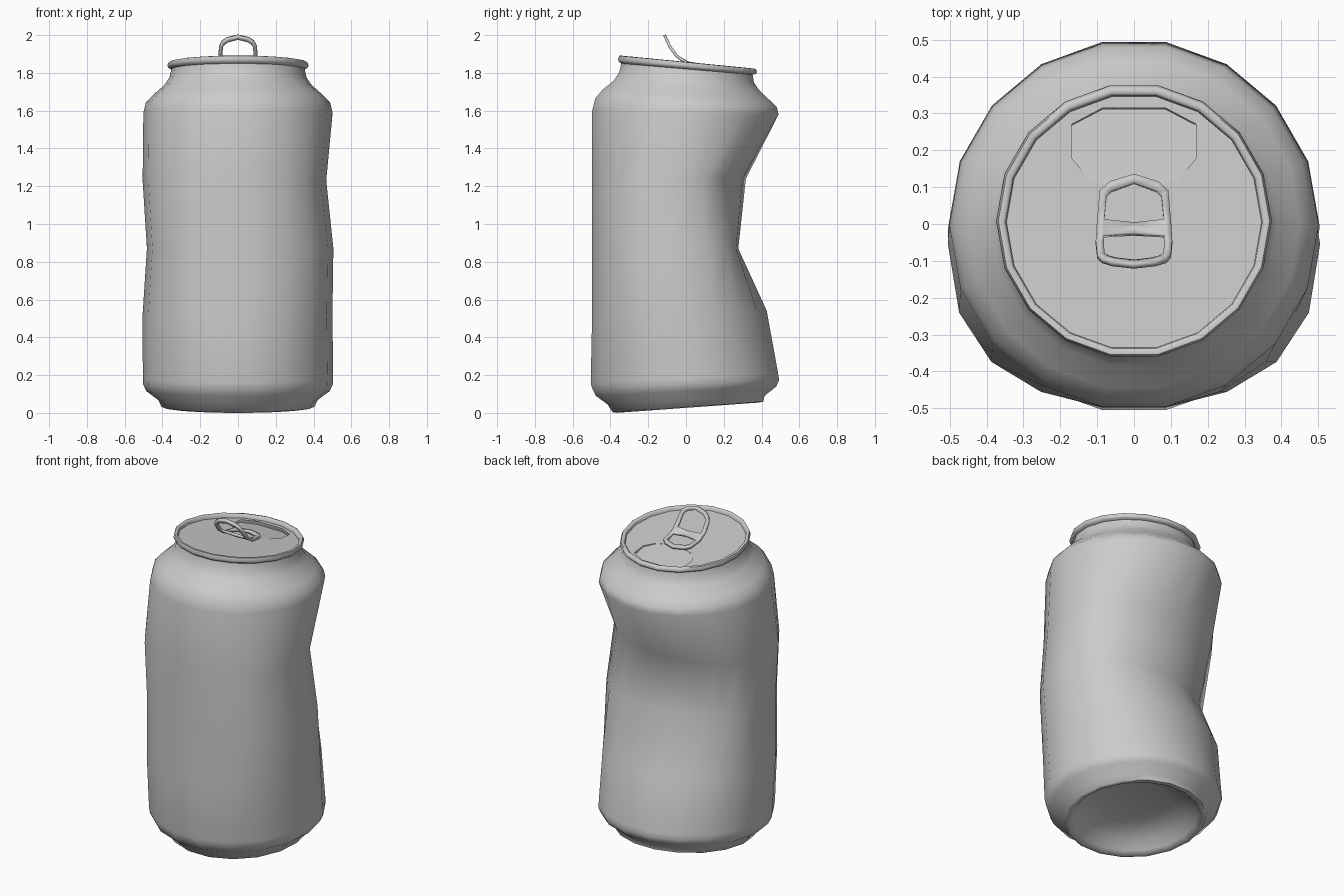
import bpy, bmesh, math
from mathutils import Vector

if "Cube" in bpy.data.objects:
    bpy.data.objects.remove(bpy.data.objects["Cube"])

SIDES = 18


def finish(bm, name, angle):
    bmesh.ops.recalc_face_normals(bm, faces=bm.faces)
    mesh = bpy.data.meshes.new(name)
    bm.to_mesh(mesh)
    bm.free()
    ob = bpy.data.objects.new(name, mesh)
    bpy.context.collection.objects.link(ob)
    bpy.ops.object.select_all(action='DESELECT')
    ob.select_set(True)
    bpy.context.view_layer.objects.active = ob
    bpy.ops.object.shade_smooth_by_angle(angle=math.radians(angle))
    return ob


def mirrored(half):
    """Closed outline from a right-hand half that starts and ends on x = 0."""
    return half + [(-x, y) for x, y in half[-2:0:-1]]


def fill(loops, place):
    """Flat fill between outlines (holes allowed), then each point is placed in 3D."""
    bm = bmesh.new()
    for loop in loops:
        vs = [bm.verts.new((x, y, 0)) for x, y in loop]
        for i, v in enumerate(vs):
            bm.edges.new((v, vs[i - 1]))
    bmesh.ops.triangle_fill(bm, edges=bm.edges[:], use_beauty=True, normal=(0, 0, 1))
    for v in bm.verts:
        v.co = place(v.co.x, v.co.y)
    return bm


# Can shell: radius, front height, back height, y offset
rows = [
    (0.20, 0.12, 0.15, .01), (0.32, 0.07, 0.115, .01), (0.36, 0.02, 0.075, .01),
    (0.382, 0, 0.055, .01), (0.405, 0.004, 0.06, .01), (0.422, 0.045, 0.09, 0),
    (0.485, 0.09, 0.14, 0), (0.503, 0.13, 0.175, -.002), (0.504, 0.16, 0.205, -.008),
    (0.505, 0.50, 0.54, 0), (0.505, 0.87, 0.87, 0), (0.505, 1.22, 1.24, 0),
    (0.501, 1.60, 1.58, -.003), (0.488, 1.665, 1.62, 0), (0.45, 1.71, 1.655, 0),
    (0.388, 1.76, 1.715, 0), (0.362, 1.805, 1.75, .003), (0.353, 1.85, 1.79, .005),
    (0.368, 1.858, 1.794, .008), (0.374, 1.872, 1.803, .008), (0.368, 1.891, 1.82, .008),
    (0.355, 1.892, 1.823, .006), (0.348, 1.885, 1.815, .005), (0.346, 1.865, 1.796, .005),
]
# Dented rows: squash of the back, sideways twist of it, side pinch, front bulge
dents = {9: (.86, 0, .01, .04), 10: (.53, .3, -.045, .068), 11: (.62, -.2, .075, .068)}

bm = bmesh.new()
rings = []
for k, (r, zf, zb, off) in enumerate(rows):
    squash, twist, pinch, bulge = dents.get(k, (1, 0, 0, 0))
    ring = []
    for i in range(SIDES):
        a = math.tau * i / SIDES
        s = math.sin(a)
        x, y = r * math.cos(a), r * s + off
        if y > 0:
            y *= squash + twist * x
        y -= bulge * max(0, 1 - ((s + .3) / .66) ** 2)
        if x * pinch > 0:
            x *= 1 - abs(pinch)
        ring.append(bm.verts.new((x, y, zf + (zb - zf) * (s + 1) / 2)))
    rings.append(ring)
bm.faces.new(rings[0])
for lo, hi in zip(rings, rings[1:]):
    for i in range(SIDES):
        bm.faces.new((lo[i - 1], lo[i], hi[i], hi[i - 1]))
finish(bm, "can_shell", 60)


# Lid with drinking hole
def on_lid(x, y):
    return Vector((x, y, 1.835 - 0.1 * y))


mouth = mirrored([(0, .315), (.085, .315), (.17, .27), (.17, .18),
                  (.12, .12), (.075, .105), (0, .1)])
edge = [(0.346 * math.cos(math.tau * i / SIDES), 0.346 * math.sin(math.tau * i / SIDES) + .005)
        for i in range(SIDES)]
finish(fill([edge, mouth], on_lid), "lid", 30)

# Opening flap, pushed down slightly about its hinge
finish(fill([mouth], lambda x, y: Vector((x, .1 + (y - .1) * .985, 1.825 - .18 * (y - .1)))),
       "opening_flap", 30)

# Pull tab: flat outline (x, distance along tab) bent along a side path
path = [(.135, 1.834), (0, 1.854), (-.05, 1.89), (-.085, 1.938), (-.112, 1.996)]


def bend(x, d):
    for (y0, z0), (y1, z1) in zip(path, path[1:]):
        length = math.hypot(y1 - y0, z1 - z0)
        if d <= length or (y1, z1) == path[-1]:
            t = d / length
            return Vector((x, y0 + (y1 - y0) * t, z0 + (z1 - z0) * t))
        d -= length


outer = mirrored([(0, 0), (.065, .02), (.093, .045), (.1, .136), (.104, .199),
                  (.1, .26), (.087, .29), (.06, .31), (0, .326)])
front_hole = mirrored([(0, .025), (.062, .048), (.074, .06), (.081, .126), (0, .136)])
finger_hole = mirrored([(0, .17), (.082, .176), (.082, .199), (.08, .26),
                        (.068, .276), (.05, .288), (0, .302)])
tab = finish(fill([outer, front_hole, finger_hole], bend), "pull_tab", 30)
solid = tab.modifiers.new("thickness", 'SOLIDIFY')
solid.thickness = 0.016
solid.offset = 0
